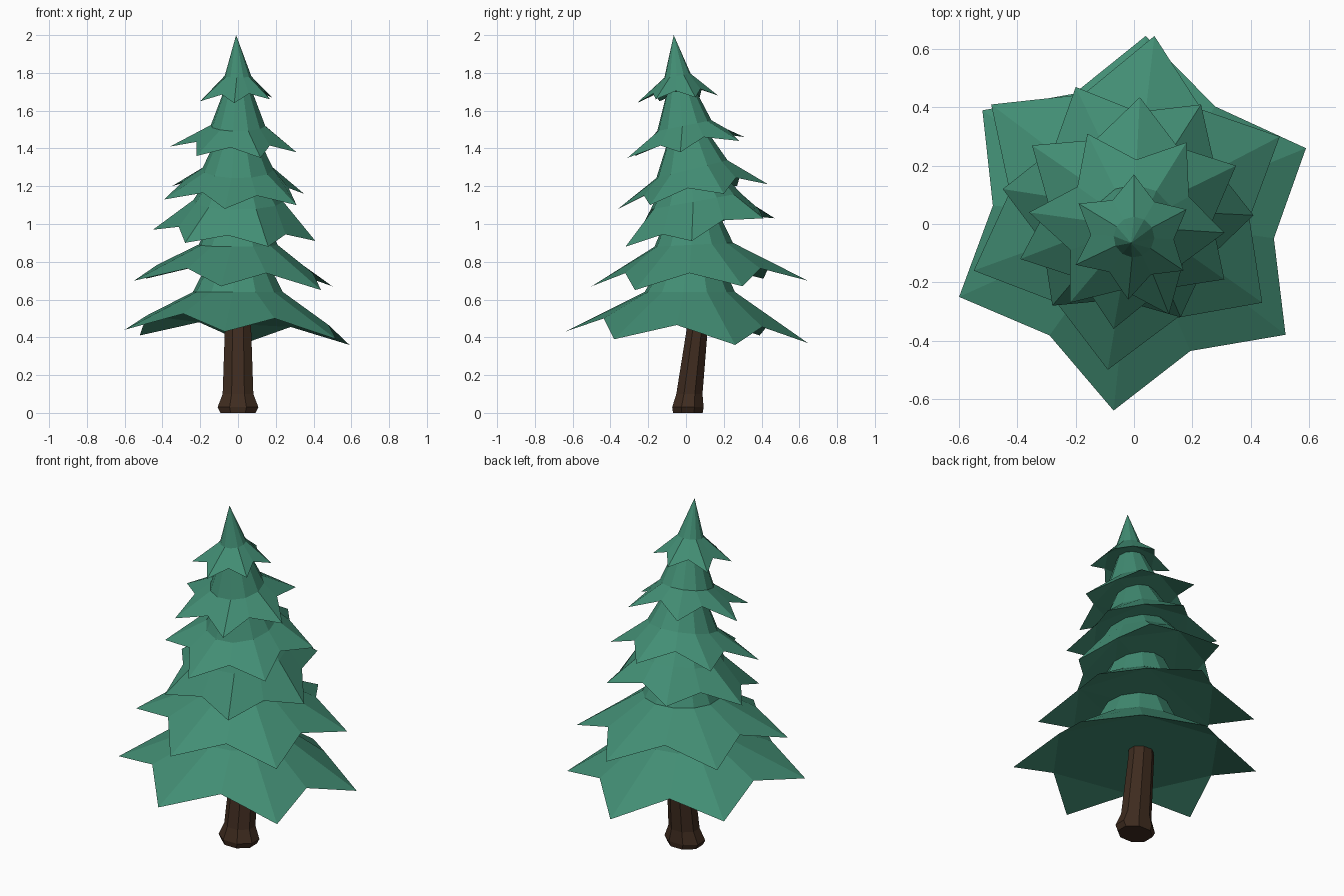
import bpy, bmesh
from math import sin, cos, pi
from mathutils import Vector

if "Cube" in bpy.data.objects:
    bpy.data.objects.remove(bpy.data.objects["Cube"])


def material(name, color):
    m = bpy.data.materials.new(name)
    m.diffuse_color = color
    m.use_nodes = True
    m.node_tree.nodes["Principled BSDF"].inputs["Base Color"].default_value = m.diffuse_color
    return m


GREEN = material("needles", (0.055, 0.27, 0.175, 1))
BROWN = material("bark", (0.05, 0.025, 0.014, 1))


def finish(bm, name, mat):
    bmesh.ops.recalc_face_normals(bm, faces=bm.faces)
    me = bpy.data.meshes.new(name)
    bm.to_mesh(me)
    bm.free()
    me.materials.append(mat)
    ob = bpy.data.objects.new(name, me)
    bpy.context.collection.objects.link(ob)
    return ob


def bridge(bm, a, b):
    n = len(a)
    for i in range(n):
        j = (i + 1) % n
        bm.faces.new((a[i], a[j], b[j], b[i]))


def tier(name, cy, tips, valley, lift, mid_r, mid_z, tilt, apex):
    """Drooping star skirt: branch tips, valleys between, shoulder ring, apex."""
    bm = bmesh.new()
    c = Vector((0, cy, 0))
    pts = [Vector(t) for t in tips]
    rim = []
    for p, q in zip(pts, pts[1:] + pts[:1]):
        rim.append(p)
        dp, dq = (p - c).to_2d(), (q - c).to_2d()
        d = (dp + dq).normalized() * (dp.length + dq.length) / 2 * valley
        rim.append(Vector((d.x, d.y + cy, (p.z + q.z) / 2 + lift)))
    star = [bm.verts.new(p) for p in rim]
    ring = []
    for p in rim:
        d = (p - c).to_2d().normalized() * mid_r
        ring.append(bm.verts.new((d.x, d.y + cy, mid_z + tilt * d.y)))
    bridge(bm, star, ring)
    top = bm.verts.new(apex)
    n = len(ring)
    for i in range(n):
        bm.faces.new((ring[i], ring[(i + 1) % n], top))
    under = bm.faces.new(star[::-1])
    bmesh.ops.triangulate(bm, faces=[under])
    finish(bm, name, GREEN)


# Foliage tiers, bottom to top (branch tips counter-clockwise)
tier("branches_1", 0.02,
     [(.59, .26, .36), (.04, .645, .37), (-.52, .39, .41),
      (-.60, -.25, .44), (-.07, -.64, .43), (.52, -.38, .39)],
     .75, .09, .24, .64, 0, (0, .04, 1.1))
tier("branches_2", 0.04,
     [(.50, .30, .67), (.07, .645, .70), (-.49, .41, .71),
      (-.55, -.16, .70), (-.09, -.50, .67), (.44, -.27, .65)],
     .72, .08, .21, .89, .05, (0, .03, 1.35))
tier("branches_3", 0.05,
     [(.41, .03, .91), (.23, .41, 1.03), (-.20, .47, 1.03),
      (-.45, .12, .97), (-.28, -.28, .90), (.16, -.32, .88)],
     .75, .05, .24, 1.12, .18, (0, .0, 1.48))
tier("branches_4", 0.03,
     [(.35, .20, 1.16), (.02, .435, 1.21), (-.35, .27, 1.20),
      (-.39, -.12, 1.13), (-.07, -.36, 1.08), (.31, -.19, 1.10)],
     .70, .06, .19, 1.29, .25, (0, -.02, 1.68))
tier("branches_5", -0.01,
     [(.31, -.03, 1.38), (.18, .28, 1.44), (-.16, .31, 1.46),
      (-.36, .04, 1.41), (-.22, -.27, 1.36), (.12, -.31, 1.35)],
     .66, .05, .145, 1.52, .2, (0, -.05, 1.9))
tier("branches_6", -0.045,
     [(.18, .05, 1.67), (0, .17, 1.68), (-.19, .07, 1.66),
      (-.20, -.14, 1.65), (-.02, -.26, 1.64), (.17, -.16, 1.66)],
     .67, .04, .07, 1.785, .15, (-.01, -.065, 2.0))

# Leaning trunk with a flared foot: (z, centre y, x radius, y radius)
bm = bmesh.new()
prev = None
for z, cy, rx, ry in [(0, .01, .10, .085), (.03, .01, .117, .09),
                      (.10, .018, .088, .075), (.45, .06, .075, .06),
                      (.75, .06, .06, .05)]:
    loop = [bm.verts.new((rx * cos(2 * pi * (i + .5) / 8),
                          cy + ry * sin(2 * pi * (i + .5) / 8), z)) for i in range(8)]
    if prev:
        bridge(bm, prev, loop)
    else:
        bm.faces.new(loop[::-1])
    prev = loop
bm.faces.new(prev)
finish(bm, "trunk", BROWN)
